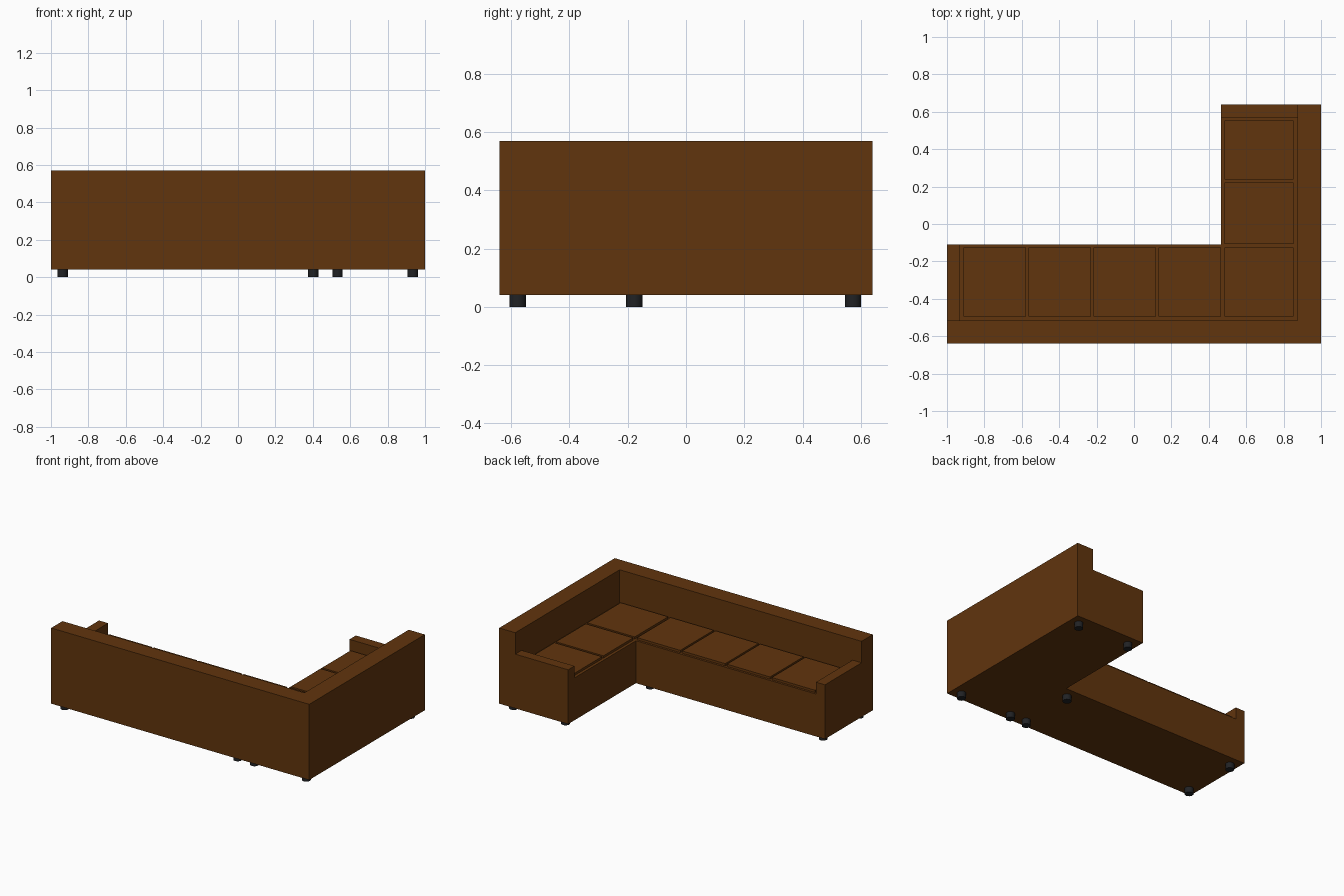
import bpy, bmesh

if "Cube" in bpy.data.objects:
    bpy.data.objects.remove(bpy.data.objects["Cube"])


def material(name, rgb):
    m = bpy.data.materials.new(name)
    m.diffuse_color = (*rgb, 1)
    m.use_nodes = True
    m.node_tree.nodes["Principled BSDF"].inputs["Base Color"].default_value = m.diffuse_color
    return m


BROWN = material("brown leather", (0.12, 0.035, 0.004))
BLACK = material("black feet", (0.015, 0.016, 0.018))


def prism(name, outline, z0, z1, mat):
    """Extrude a flat outline (counter-clockwise) from z0 up to z1."""
    bm = bmesh.new()
    face = bm.faces.new([bm.verts.new((x, y, z0)) for x, y in outline])
    top = bmesh.ops.extrude_face_region(bm, geom=[face])["geom"]
    bmesh.ops.translate(bm, vec=(0, 0, z1 - z0),
                        verts=[v for v in top if isinstance(v, bmesh.types.BMVert)])
    bmesh.ops.recalc_face_normals(bm, faces=bm.faces)
    mesh = bpy.data.meshes.new(name)
    bm.to_mesh(mesh)
    bm.free()
    mesh.materials.append(mat)
    ob = bpy.data.objects.new(name, mesh)
    bpy.context.collection.objects.link(ob)
    return ob


def box(name, x0, x1, y0, y1, z0, z1, mat):
    return prism(name, [(x0, y0), (x1, y0), (x1, y1), (x0, y1)], z0, z1, mat)


FLOOR, SEAT, CUSHION, ARM, BACK = 0.04, 0.337, 0.353, 0.42, 0.57

# L-shaped backrest along the front and right sides
prism("backrest", [(-1, -0.64), (1, -0.64), (1, 0.64), (0.875, 0.64),
                   (0.875, -0.515), (-1, -0.515)], FLOOR, BACK, BROWN)

# L-shaped seat base inside the backrest
prism("seat_base", [(-0.93, -0.515), (0.875, -0.515), (0.875, 0.57), (0.465, 0.57),
                    (0.465, -0.11), (-0.93, -0.11)], FLOOR, SEAT, BROWN)

# Low arms at both open ends
box("left_arm", -1, -0.93, -0.515, -0.11, FLOOR, ARM, BROWN)
box("rear_arm", 0.465, 0.875, 0.57, 0.64, FLOOR, ARM, BROWN)

# Thin cushions: four on the long run, one in the corner, two on the short run
for i in range(4):
    x = -0.912 + i * 0.348
    box(f"long_cushion_{i + 1}", x, x + 0.334, -0.495, -0.125, SEAT, CUSHION, BROWN)
box("corner_cushion", 0.485, 0.853, -0.495, -0.125, SEAT, CUSHION, BROWN)
for i, (y0, y1) in enumerate([(-0.108, 0.222), (0.238, 0.553)]):
    box(f"short_cushion_{i + 1}", 0.485, 0.853, y0, y1, SEAT, CUSHION, BROWN)

# Short round feet
feet = [(-0.938, -0.578), (-0.938, -0.178), (0.402, -0.578), (0.402, -0.178),
        (0.532, -0.578), (0.935, -0.578), (0.532, 0.573), (0.935, 0.573)]
for i, (x, y) in enumerate(feet):
    bpy.ops.mesh.primitive_cylinder_add(vertices=16, radius=0.028, depth=FLOOR,
                                        location=(x, y, FLOOR / 2))
    foot = bpy.context.object
    foot.name = f"foot_{i + 1}"
    foot.data.materials.append(BLACK)
    bpy.ops.object.shade_smooth_by_angle()
